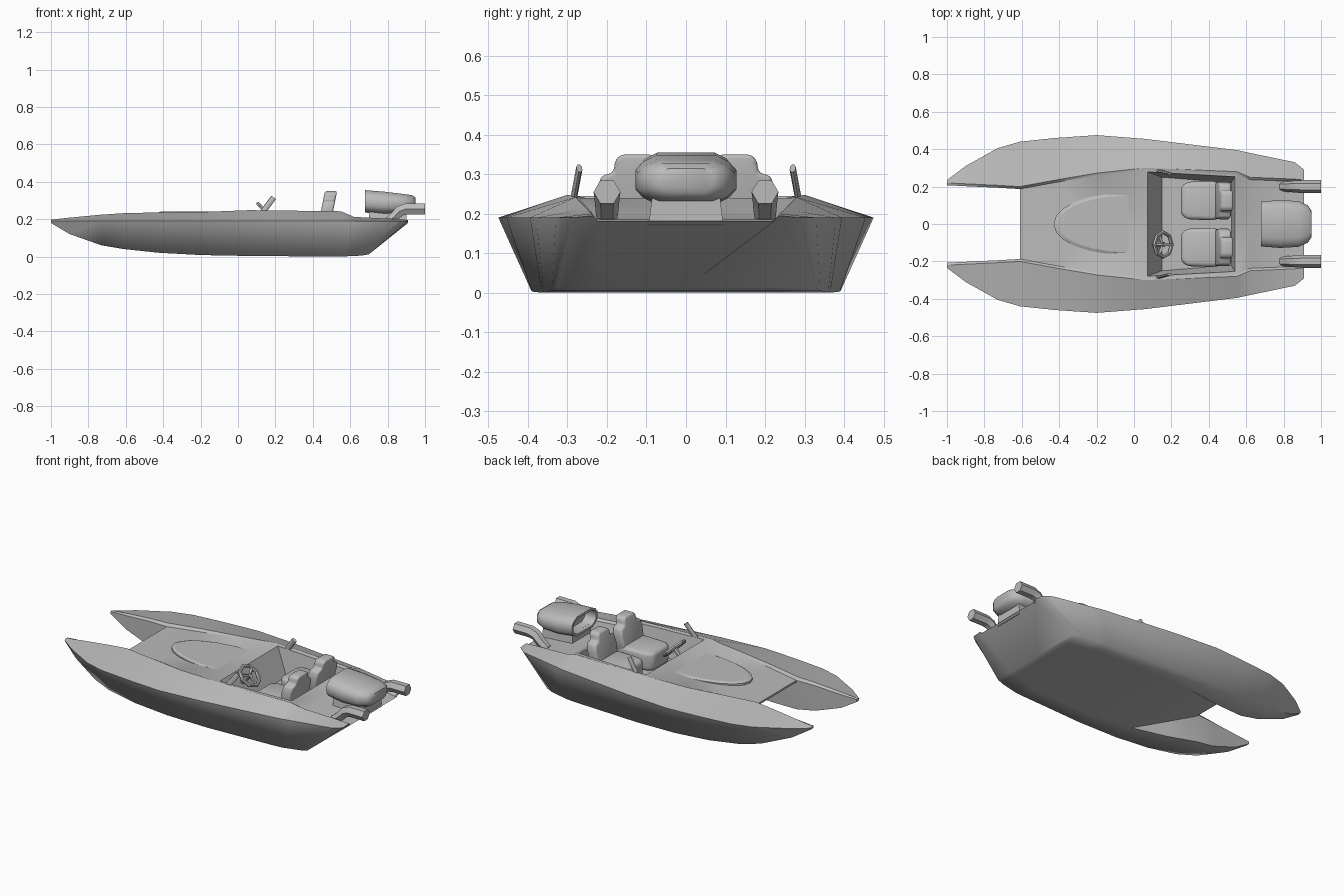
import bpy, bmesh, math
from mathutils import Vector

cube = bpy.data.objects.get("Cube")
if cube:
    bpy.data.objects.remove(cube)

grey = bpy.data.materials.new("plain grey")
grey.use_nodes = True
grey.diffuse_color = (0.5, 0.5, 0.5, 1)
grey.node_tree.nodes["Principled BSDF"].inputs["Base Color"].default_value = (0.5, 0.5, 0.5, 1)


def activate(obj):
    bpy.ops.object.select_all(action='DESELECT')
    obj.select_set(True)
    bpy.context.view_layer.objects.active = obj


def finish(name, bm, angle=35, bevel=0, segments=2):
    """Turn a bmesh into a named, shaded object."""
    bmesh.ops.recalc_face_normals(bm, faces=bm.faces)
    mesh = bpy.data.meshes.new(name)
    bm.to_mesh(mesh)
    bm.free()
    obj = bpy.data.objects.new(name, mesh)
    bpy.context.collection.objects.link(obj)
    mesh.materials.append(grey)
    activate(obj)
    if bevel:
        mod = obj.modifiers.new("soft edges", 'BEVEL')
        mod.width, mod.segments = bevel, segments
        bpy.ops.object.modifier_apply(modifier=mod.name)
    bpy.ops.object.shade_smooth_by_angle(angle=math.radians(angle))
    return obj


def loft(name, rings, **options):
    """Skin a list of equal-length rings and cap both ends."""
    bm = bmesh.new()
    loops = [[bm.verts.new(p) for p in ring] for ring in rings]
    n = len(loops[0])
    for a, b in zip(loops, loops[1:]):
        for i in range(n):
            j = (i + 1) % n
            bm.faces.new((a[i], a[j], b[j], b[i]))
    bm.faces.new(loops[0])
    bm.faces.new(loops[-1])
    return finish(name, bm, **options)


def rod(name, start, end, radius, sides=6, flat=1.0):
    """Bar between two points; flat squeezes it sideways."""
    start, end = Vector(start), Vector(end)
    turn = (end - start).to_track_quat('Z', 'Y')
    ring = [Vector((math.cos(t) * radius, math.sin(t) * radius, 0))
            for t in (math.tau * (i + 0.5) / sides for i in range(sides))]
    rings = []
    for centre in (start, end):
        pts = [centre + turn @ p for p in ring]
        for p in pts:
            p.y = centre.y + (p.y - centre.y) * flat
        rings.append(pts)
    return loft(name, rings)


# Hull stations: deck x, keel x, sheer y, keel z, chine y, ridge y, ridge z, deck z
SHEER = 0.19
stations = [
    (-1.0, -1.0, .235, .18, .23, .22, .197, .195),
    (-.9, -.9, .31, .12, .27, .215, .208, .2),
    (-.73, -.73, .405, .06, .33, .207, .224, .212),
    (-.61, -.61, .44, .04, .365, .2, .232, .215),
    (-.42, -.42, .46, .02, .385, .235, .236, .222),
    (-.2, -.2, .475, .008, .393, .272, .238, .232),
    (.06, .06, .455, .003, .39, .3, .248, .245),
    (.55, .5, .395, 0, .365, .28, .242, .24),
    (.62, .55, .38, 0, .36, .25, .212, .2),
    (.86, .66, .33, .005, .34, .24, .2, .185),
    (.91, .7, .29, .012, .33, .235, .195, .18)]
MOUTH, RAMP_END = -.61, -.24

bm = bmesh.new()
rows = []
for xt, xb, sheer, keel, chine, ridge, rz, dz in stations:
    inner = ridge - .013
    ramp = min(1, max(0, (xt - MOUTH) / (RAMP_END - MOUTH)))
    tz = (dz - .012) * (1 - ramp) + keel * ramp
    row = [(xb, inner, tz), (xb, inner, keel), (xb, chine, keel),
           (xt, sheer, SHEER), (xt, ridge, rz), (xt, inner, dz)]
    if xt >= MOUTH:
        row = [(xb, 0, tz)] + row + [(xt, 0, dz)]
    rows.append([bm.verts.new(p) for p in row])

for a, b in zip(rows, rows[1:]):
    closed = len(a) == 6
    a2, b2 = (a, b[1:7] if closed and len(b) == 8 else b)
    for i in range(len(a2) - 1):
        bm.faces.new((a2[i], a2[i + 1], b2[i + 1], b2[i]))
    if closed:
        bm.faces.new((a2[-1], a2[0], b2[0], b2[-1]))
bm.faces.new(rows[0])
mouth = rows[3]
bm.faces.new((mouth[0], mouth[1], mouth[6], mouth[7]))
bm.faces.new(rows[-1])

# Mirror the half hull and weld it along the centre line
copy = bmesh.ops.duplicate(bm, geom=bm.verts[:] + bm.edges[:] + bm.faces[:])
for v in [g for g in copy["geom"] if isinstance(g, bmesh.types.BMVert)]:
    v.co.y = -v.co.y
bmesh.ops.remove_doubles(bm, verts=bm.verts, dist=0.0005)
hull = finish("hull", bm)

# Cockpit well, with a sloping dash at its front
well = loft("cockpit_cutter", [
    [(.15, -.25, .09), (.52, -.22, .09), (.52, .22, .09), (.15, .25, .09)],
    [(.07, -.28, .25), (.54, -.255, .25), (.54, .255, .25), (.07, .28, .25)],
    [(.07, -.28, .4), (.54, -.255, .4), (.54, .255, .4), (.07, .28, .4)]])
activate(hull)
cut = hull.modifiers.new("cockpit", 'BOOLEAN')
cut.operation, cut.solver, cut.object = 'DIFFERENCE', 'EXACT', well
bpy.ops.object.modifier_apply(modifier=cut.name)
bpy.data.objects.remove(well)
bpy.ops.object.shade_smooth_by_angle(angle=math.radians(30))
for edge in hull.data.edges:
    ends = [hull.data.vertices[i].co for i in edge.vertices]
    if all(abs(p.y) > .28 for p in ends) and min(p.z for p in ends) < .15:
        edge.use_edge_sharp = False

# Raised hood on the foredeck
arc = [(-.05 - .38 * math.cos(t), .165 * math.sin(t))
       for t in (math.pi * (i / 12 - .5) for i in range(13))]
loft("hood", [[(x, y, .2) for x, y in arc],
              [(x, y, .234) for x, y in arc],
              [(x + .02, y * .92, .241) for x, y in arc]], angle=20)

# Seats with shaped backs
back_half = [(.07, .12), (.095, .18), (.1, .26), (.09, .295), (.058, .305), (.055, .335), (.04, .35)]
back = back_half + [(-y, z) for y, z in reversed(back_half)]
for side, sign in (("left", 1), ("right", -1)):
    mid = .125 * sign
    loft(side + "_seat_back",
         [[(x + (z - .25) * .2, mid + y, z) for y, z in back] for x in (.445, .51)],
         angle=60, bevel=.018, segments=3)
    pad = [(.25, .07), (.28, .1), (.42, .105), (.5, .085)]
    pad = pad + [(x, -y) for x, y in reversed(pad)]
    loft(side + "_seat_cushion",
         [[(x, mid + y, z) for x, y in pad] for z in (.09, .2)],
         angle=60, bevel=.025, segments=3)

    # Slim upright on the coaming
    rod(side + "_upright", (.13, .285 * sign, .235), (.19, .27 * sign, .315), .016, 8, .5)

    # Upswept exhaust pipe
    curve = bpy.data.curves.new(side + "_exhaust", 'CURVE')
    curve.dimensions = '3D'
    curve.bevel_depth, curve.bevel_resolution, curve.use_fill_caps = .034, 1, True
    path = [(.79, .18), (.83, .207), (.865, .243), (.9, .255), (1, .255)]
    spline = curve.splines.new('POLY')
    spline.points.add(len(path) - 1)
    for i, (point, (x, z)) in enumerate(zip(spline.points, path)):
        point.co = (x, .2 * sign, z, 1)
        point.radius = min(1, .75 + i * .1)
    pipe = bpy.data.objects.new(side + "_exhaust", curve)
    bpy.context.collection.objects.link(pipe)
    curve.materials.append(grey)
    activate(pipe)
    bpy.ops.object.convert(target='MESH')
    bpy.ops.object.shade_smooth_by_angle(angle=math.radians(50))

# Steering wheel, column and spokes
hub = Vector((.155, -.11, .235))
tilt = math.radians(45)
bpy.ops.mesh.primitive_torus_add(location=hub, rotation=(0, tilt, 0), major_radius=.066,
                                 minor_radius=.011, major_segments=8, minor_segments=6)
wheel = bpy.context.object
wheel.name = "steering_wheel"
wheel.data.materials.append(grey)
axis = Vector((math.sin(tilt), 0, math.cos(tilt)))
across = Vector((math.cos(tilt), 0, -math.sin(tilt)))
rod("steering_column", hub - axis * .07, hub + axis * .008, .014, 8)
for i in range(3):
    t = math.tau * i / 3
    tip = hub + across * math.cos(t) * .064 + Vector((0, math.sin(t) * .064, 0))
    rod(f"wheel_spoke_{i + 1}", hub, tip, .009, 4)

# Engine scoop with an open, rimmed mouth facing forward
shape = [(1, -.4), (1, .4), (.85, .75), (.6, 1), (-.6, 1), (-.85, .75),
         (-1, .4), (-1, -.4), (-.85, -.75), (-.6, -1), (.6, -1), (.85, -.75)]
profile = [(.68, .12, .235, .355), (.78, .128, .225, .347), (.88, .122, .228, .335),
           (.93, .1, .238, .328), (.95, .07, .255, .315)]
scoop = loft("engine_scoop", [[(x, w * a, (lo + hi) / 2 + (hi - lo) / 2 * b) for a, b in shape]
                              for x, w, lo, hi in profile], angle=45)
bm = bmesh.new()
bm.from_mesh(scoop.data)
mouth_face = min(bm.faces, key=lambda f: f.calc_center_median().x)
bmesh.ops.inset_region(bm, faces=[mouth_face], thickness=.014)
bmesh.ops.inset_region(bm, faces=[mouth_face], thickness=.004, depth=-.07)
bm.to_mesh(scoop.data)
bm.free()
activate(scoop)
bpy.ops.object.shade_smooth_by_angle(angle=math.radians(45))

# Engine block under the scoop
loft("engine_base", [[(.7, -w, z), (.9, -w, z), (.9, w, z), (.7, w, z)]
                     for w, z in ((.095, .17), (.085, .25))])
